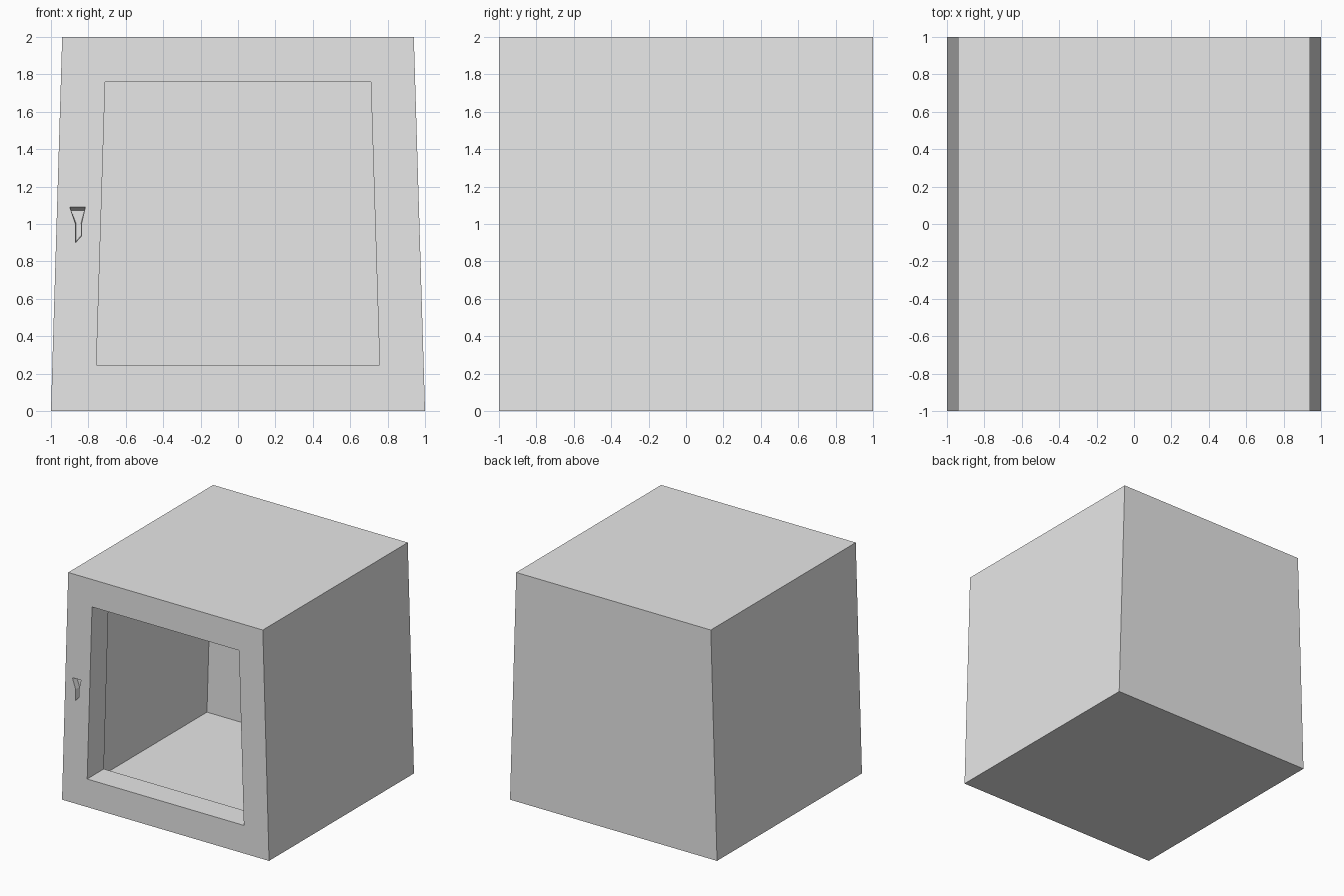
import bpy
import bmesh

cube = bpy.data.objects.get("Cube")
if cube:
    bpy.data.objects.remove(cube, do_unlink=True)

# Single light grey finish
grey = bpy.data.materials.new("light_grey")
grey.use_nodes = True
grey.diffuse_color = (0.8, 0.8, 0.8, 1)
grey.node_tree.nodes["Principled BSDF"].inputs["Base Color"].default_value = (0.8, 0.8, 0.8, 1)

FRONT, BACK = -1.0, 1.0
REVEAL_DEPTH = 0.23
RECESS_DEPTH = 0.05

bm = bmesh.new()


def loop(points, y):
    """Closed ring of vertices in a plane facing the front."""
    return [bm.verts.new((x, y, z)) for x, z in points]


def ring_edges(ring):
    edges = []
    for a, b in zip(ring, ring[1:] + ring[:1]):
        edges.append(bm.edges.get((a, b)) or bm.edges.new((a, b)))
    return edges


def bridge(first, second):
    """Side walls between two matching rings."""
    n = len(first)
    for i in range(n):
        j = (i + 1) % n
        bm.faces.new((first[i], first[j], second[j], second[i]))


def trapezoid(bottom, top, low, high):
    return [(-bottom, low), (bottom, low), (top, high), (-top, high)]


# Tapered outer shell with a closed back
outline = trapezoid(1.0, 0.94, 0.0, 2.0)
shell_front = loop(outline, FRONT)
shell_back = loop(outline, BACK)
bridge(shell_front, shell_back)
bm.faces.new(shell_back)

# Opening with a deep reveal leading into the hollow inside
opening = trapezoid(0.757, 0.71, 0.245, 1.76)
opening_front = loop(opening, FRONT)
bridge(opening_front, loop(opening, FRONT + REVEAL_DEPTH))

# Small wedge-shaped finger recess beside the opening
rim = [(-0.869, 0.90), (-0.837, 0.935), (-0.837, 1.0),
       (-0.816, 1.092), (-0.90, 1.092), (-0.869, 1.0)]
floor = [(-0.865, 0.908), (-0.84, 0.937), (-0.84, 1.0),
         (-0.822, 1.073), (-0.892, 1.073), (-0.865, 1.0)]
recess_front = loop(rim, FRONT)
recess_floor = loop(floor, FRONT + RECESS_DEPTH)
bridge(recess_front, recess_floor)
bm.faces.new(recess_floor)

# Front panel filled around the opening and the recess
edges = [e for ring in (shell_front, opening_front, recess_front) for e in ring_edges(ring)]
bmesh.ops.triangle_fill(bm, use_beauty=True, edges=edges, normal=(0, -1, 0))
bmesh.ops.recalc_face_normals(bm, faces=bm.faces[:])

mesh = bpy.data.meshes.new("hollow_body")
bm.to_mesh(mesh)
bm.free()
mesh.materials.append(grey)
body = bpy.data.objects.new("hollow_body", mesh)
bpy.context.collection.objects.link(body)
